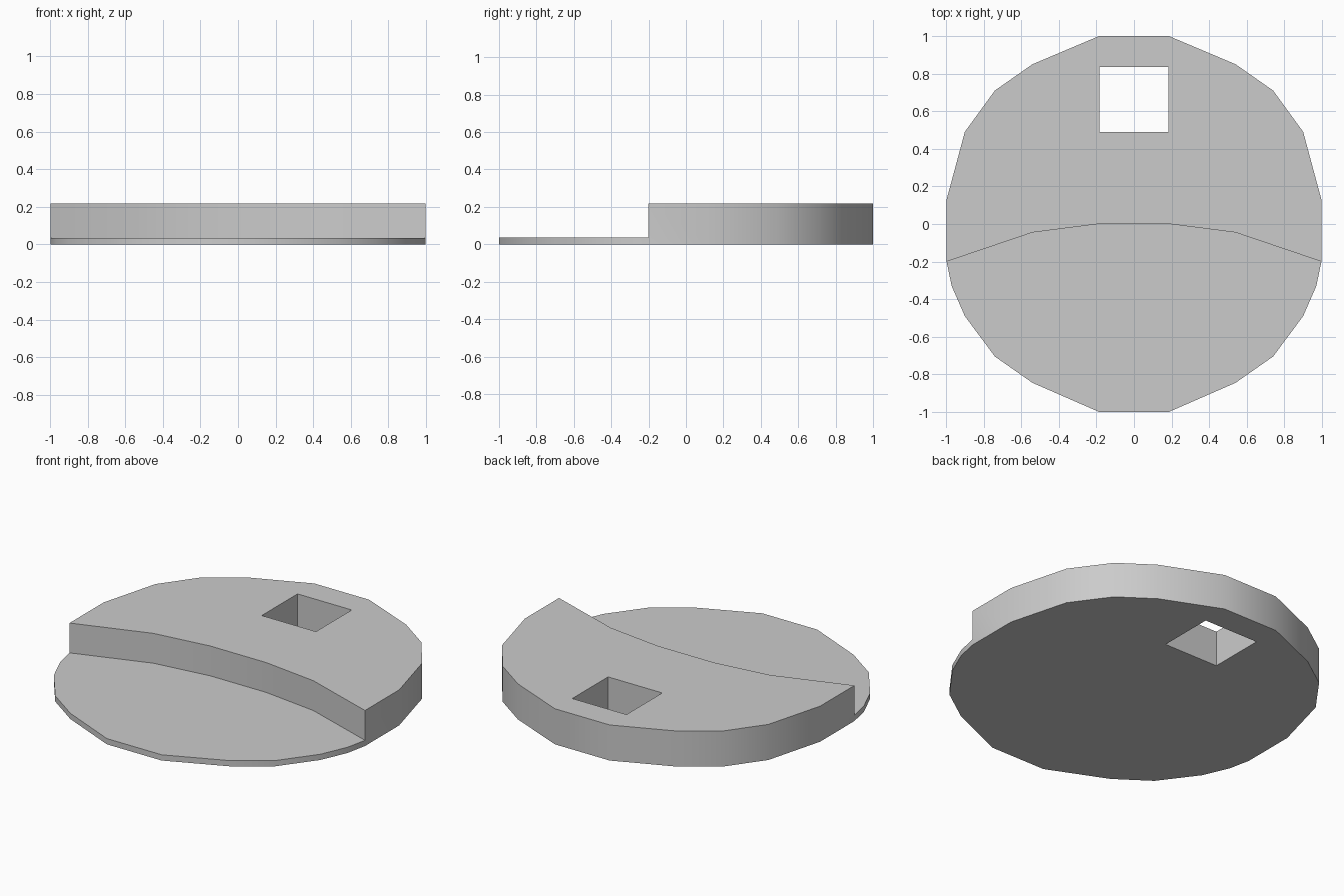
import bpy, bmesh, math

if "Cube" in bpy.data.objects:
    bpy.data.objects.remove(bpy.data.objects["Cube"])


def prism(name, outline, z0, z1):
    """Extrude a flat outline from z0 to z1."""
    bm = bmesh.new()
    face = bm.faces.new([bm.verts.new((x, y, z0)) for x, y in outline])
    new = bmesh.ops.extrude_face_region(bm, geom=[face])["geom"]
    top = [v for v in new if isinstance(v, bmesh.types.BMVert)]
    bmesh.ops.translate(bm, verts=top, vec=(0, 0, z1 - z0))
    bmesh.ops.recalc_face_normals(bm, faces=bm.faces)
    mesh = bpy.data.meshes.new(name)
    bm.to_mesh(mesh)
    bm.free()
    obj = bpy.data.objects.new(name, mesh)
    bpy.context.collection.objects.link(obj)
    return obj


def mirrored(half):
    """Close a right-hand half outline with its mirror image."""
    return half + [(-x, y) for x, y in reversed(half)]


def cut(target, cutter):
    mod = target.modifiers.new(cutter.name, 'BOOLEAN')
    mod.operation, mod.solver, mod.object = 'DIFFERENCE', 'EXACT', cutter
    bpy.context.view_layer.objects.active = target
    bpy.ops.object.modifier_apply(modifier=mod.name)
    bpy.data.objects.remove(cutter)


HEIGHT, LEDGE = 0.217, 0.035

# Faceted round body
disc = prism("stepped_disc", mirrored([
    (0.185, 1.0), (0.54, 0.85), (0.74, 0.71), (0.90, 0.49), (0.997, 0.13),
    (0.997, -0.20), (0.97, -0.33), (0.90, -0.49), (0.74, -0.705),
    (0.54, -0.845), (0.185, -1.0)]), 0, HEIGHT)

# Low front ledge behind a curved step
cut(disc, prism("step_cutter", mirrored([
    (0.19, 0.0), (0.54, -0.045), (0.997, -0.20), (1.3, -0.303), (1.3, -1.3)]),
    LEDGE, 1))

# Square through hole
cut(disc, prism("hole_cutter", mirrored([(0.183, 0.49), (0.183, 0.835)]), -1, 1))

# Soft rim, crisp edges
bpy.ops.object.select_all(action='DESELECT')
disc.select_set(True)
bpy.context.view_layer.objects.active = disc
bpy.ops.object.shade_smooth_by_angle(angle=math.radians(30))
